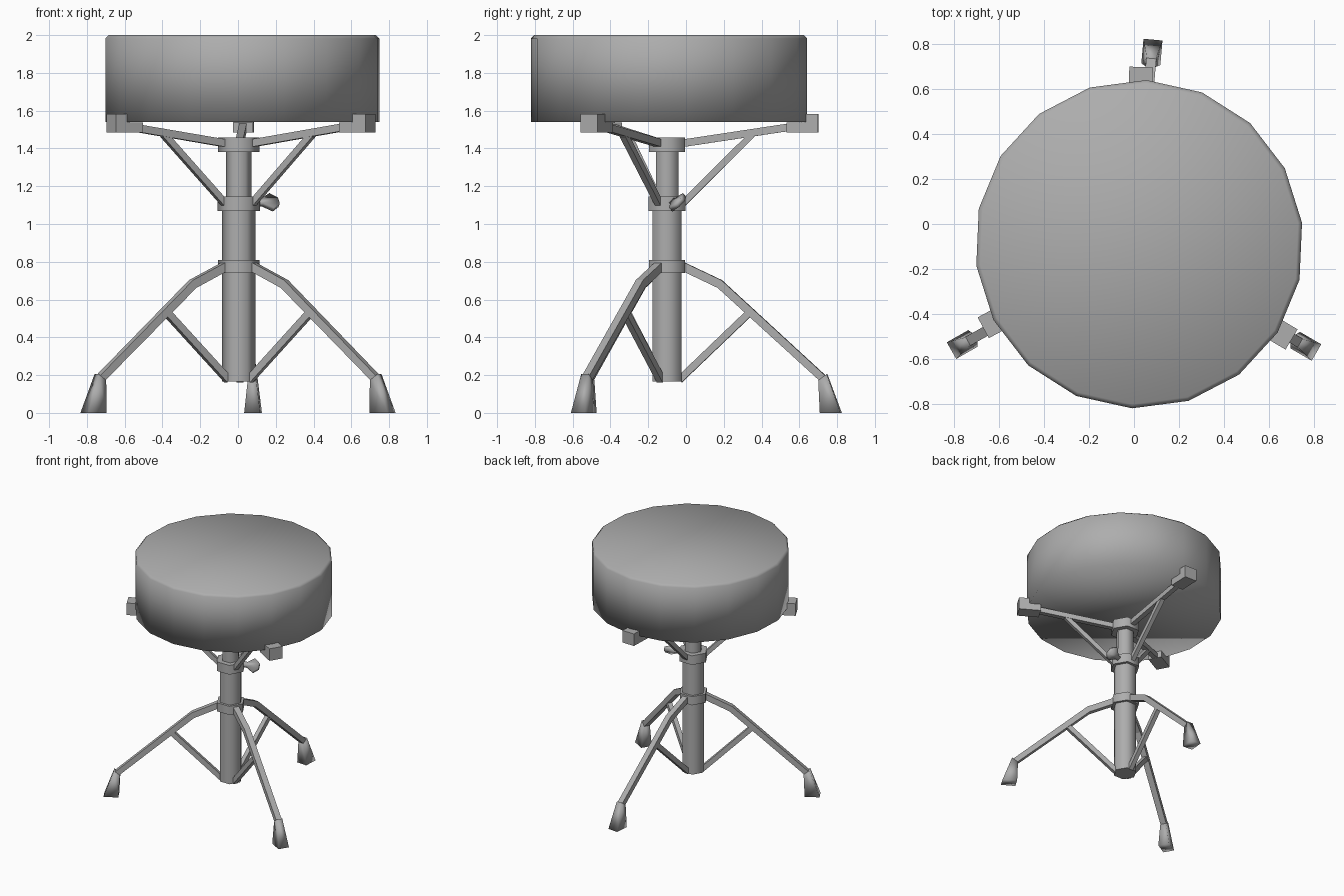
import bpy, bmesh
from math import radians, cos, sin
from mathutils import Vector

if "Cube" in bpy.data.objects:
    bpy.data.objects.remove(bpy.data.objects["Cube"])

AXIS = Vector((0.004, -0.1, 0))  # centre of the column
GREY = bpy.data.materials.new("dark_grey")
GREY.diffuse_color = (0.42, 0.42, 0.42, 1)
GREY.use_nodes = True
GREY.node_tree.nodes["Principled BSDF"].inputs["Base Color"].default_value = GREY.diffuse_color


def make(name, rings, smooth=None):
    """Skin a list of equal-length closed rings and cap both ends."""
    bm = bmesh.new()
    vs = [[bm.verts.new(p) for p in ring] for ring in rings]
    n = len(vs[0])
    for a, b in zip(vs, vs[1:]):
        for i in range(n):
            j = (i + 1) % n
            bm.faces.new((a[i], a[j], b[j], b[i]))
    bm.faces.new(vs[0][::-1])
    bm.faces.new(vs[-1])
    bmesh.ops.recalc_face_normals(bm, faces=bm.faces)
    me = bpy.data.meshes.new(name)
    bm.to_mesh(me)
    bm.free()
    me.materials.append(GREY)
    ob = bpy.data.objects.new(name, me)
    bpy.context.collection.objects.link(ob)
    if smooth:
        bpy.ops.object.select_all(action='DESELECT')
        bpy.context.view_layer.objects.active = ob
        ob.select_set(True)
        bpy.ops.object.shade_smooth_by_angle(angle=radians(smooth))
    return ob


def lathe(name, profile, sides, centre=AXIS, start=0, smooth=65):
    angles = [radians(start + 360 * i / sides) for i in range(sides)]
    return make(name, [[centre + Vector((r * cos(a), r * sin(a), z)) for a in angles]
                       for r, z in profile], smooth)


def polar(deg, r, side, z):
    a = radians(deg)
    return AXIS + Vector((r * cos(a) - side * sin(a), r * sin(a) + side * cos(a), z))


def plate(name, deg, outline, width):
    """Extrude an (r, z) outline sideways about a radial plane."""
    return make(name, [[polar(deg, r, s, z) for r, z in outline]
                       for s in (-width / 2, width / 2)])


def bar(name, deg, a, b, thick, width):
    """Straight square bar between two (r, z) points."""
    a, b = Vector(a), Vector(b)
    d = (b - a).normalized() * thick / 2
    n = Vector((-d.y, d.x))
    return plate(name, deg, [a + n, b + n, b - n, a - n], width)


# Seat cushion
lathe("seat", [(0.732, 1.54), (0.732, 1.982), (0.714, 2.0)], 18,
      Vector((0.023, -0.09, 0)), 7.5, 100)

# Column tubes and collars, all hexagonal
lathe("lower_tube", [(0.0885, 0.165), (0.0885, 1.08)], 6)
lathe("upper_tube", [(0.0685, 1.08), (0.0685, 1.42)], 6)
for name, z0, z1, r in (("leg_collar", 0.74, 0.81, 0.11),
                        ("height_collar", 1.07, 1.145, 0.113),
                        ("seat_collar", 1.38, 1.457, 0.11)):
    lathe(name, [(r, z0), (r, z1)], 6, smooth=65)

# Legs with braces and feet
for label, deg, out in (("back", 85, 0), ("left", 209.6, 0.015), ("right", 329.7, 0.012)):
    plate(label + "_leg", deg,
          [(0.08, 0.802), (0.29, 0.703), (0.85 + out, 0.19), (0.81 + out, 0.172),
           (0.27, 0.662), (0.08, 0.752)], 0.045)
    bar(label + "_leg_brace", deg, (0.065, 0.175), (0.43, 0.523), 0.038, 0.035)
    rings = []
    for r0, r1, w, z0, z1 in ((0.805, 0.85, 0.046, 0.172, 0.205), (0.815, 0.925, 0.085, 0, 0)):
        rings.append([polar(deg, r0 + out, -w / 2, z0), polar(deg, r1 + out, -w / 2, z1),
                      polar(deg, r1 + out, w / 2, z1), polar(deg, r0 + out, w / 2, z0)])
    make(label + "_foot", rings, 120)

# Seat arms with braces and stepped grips
for label, deg, out in (("back", 88, 0), ("left", 208.2, -0.033), ("right", 329.3, 0.012)):
    bar(label + "_arm", deg, (0.08, 1.427), (0.65, 1.513), 0.04, 0.04)
    bar(label + "_arm_brace", deg, (0.085, 1.11), (0.45, 1.473), 0.034, 0.035)
    grip = [(0.635, 1.485), (0.80, 1.485), (0.80, 1.583),
            (0.715, 1.583), (0.715, 1.538), (0.635, 1.538)]
    plate(label + "_grip", deg, [(r + out, z) for r, z in grip], 0.105)

# Wing knob on the height collar, turned on its stem
half = [(0.08, 0.017), (0.13, 0.019), (0.18, 0.055), (0.22, 0.022)]
outline = half + [(r, -t) for r, t in reversed(half)]
c, s = cos(radians(45)), sin(radians(45))
make("wing_knob", [[polar(18, r, t * c - h * s, 1.115 + t * s + h * c) for r, t in outline]
                   for h in (-0.014, 0.014)], 120)
